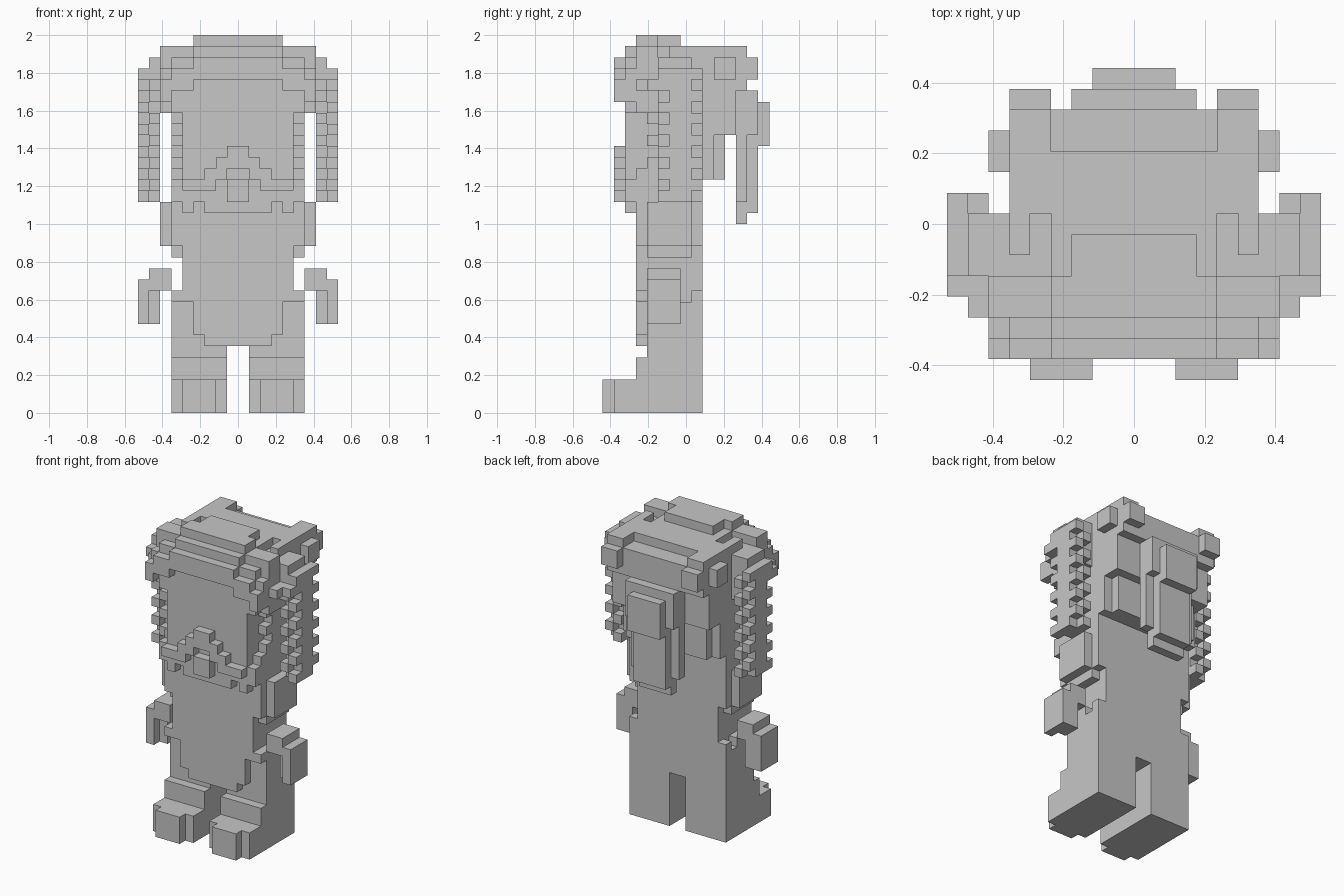
import bpy
import bmesh
from mathutils import Vector

default_cube = bpy.data.objects.get("Cube")
if default_cube:
    bpy.data.objects.remove(default_cube, do_unlink=True)

UNIT = 2 / 34
MID_Y = 7.5

material = bpy.data.materials.new("plain_grey")
material.use_nodes = True
grey = (0.57, 0.57, 0.57, 1)
material.diffuse_color = grey
material.node_tree.nodes["Principled BSDF"].inputs["Base Color"].default_value = grey

parts = {}
filled = set()


def block(part, x, y, z):
    """Fill a mirrored block of unit cells; earlier parts keep shared cells."""
    cells = parts.setdefault(part, set())
    for i in range(*x):
        for j in range(*y):
            for k in range(*z):
                for side in (i, -i - 1):
                    cell = (side, j, k)
                    if cell not in filled:
                        filled.add(cell)
                        cells.add(cell)


def build(part, cells):
    """Make one mesh holding only the exposed faces of the cells."""
    bm = bmesh.new()
    corners = {}

    def corner(p):
        key = tuple(p)
        if key not in corners:
            corners[key] = bm.verts.new((p[0] * UNIT, (p[1] - MID_Y) * UNIT, p[2] * UNIT))
        return corners[key]

    for cell in sorted(cells):
        for axis in range(3):
            for step in (-1, 1):
                near = list(cell)
                near[axis] += step
                if tuple(near) in filled:
                    continue
                u, v = [0, 0, 0], [0, 0, 0]
                u[(axis + 1) % 3] = 1
                v[(axis + 2) % 3] = 1
                base = list(cell)
                base[axis] += max(step, 0)
                o, u, v = Vector(base), Vector(u), Vector(v)
                loop = [o, o + u, o + u + v, o + v]
                if step < 0:
                    loop.reverse()
                bm.faces.new([corner([round(c) for c in p]) for p in loop])
    mesh = bpy.data.meshes.new(part)
    bm.to_mesh(mesh)
    bm.free()
    mesh.materials.append(material)
    bpy.context.collection.objects.link(bpy.data.objects.new(part, mesh))


# Feet and legs
block("feet", x=(2, 5), y=(0, 1), z=(0, 3))
block("feet", x=(1, 6), y=(1, 4), z=(0, 3))
block("feet", x=(1, 6), y=(3, 4), z=(3, 5))
block("legs", x=(1, 6), y=(4, 9), z=(0, 6))

# Coat and its stepped front panel
block("coat", x=(0, 6), y=(4, 9), z=(6, 10))
block("coat", x=(0, 6), y=(4, 7), z=(10, 11))
block("coat", x=(0, 6), y=(8, 9), z=(10, 11))
block("coat", x=(0, 5), y=(4, 9), z=(10, 19))
block("coat", x=(5, 6), y=(4, 8), z=(14, 15))
block("front_panel", x=(0, 3), y=(3, 4), z=(6, 7))
block("front_panel", x=(0, 4), y=(3, 4), z=(7, 10))
block("front_panel", x=(0, 6), y=(3, 4), z=(10, 11))
block("front_panel", x=(0, 5), y=(3, 4), z=(11, 15))
block("front_panel", x=(0, 6), y=(3, 4), z=(15, 19))

# Shoulders and hands
block("shoulders", x=(5, 7), y=(4, 8), z=(15, 19))
block("shoulders", x=(5, 6), y=(8, 9), z=(15, 19))
block("hands", x=(6, 8), y=(4, 7), z=(11, 13))
block("hands", x=(8, 9), y=(4, 7), z=(8, 12))
block("hands", x=(7, 8), y=(5, 7), z=(8, 11))

# Head with sunken temples, nape and jaw
block("head", x=(0, 4), y=(2, 9), z=(19, 33))
block("head", x=(4, 5), y=(2, 9), z=(19, 32))
block("head", x=(5, 6), y=(5, 9), z=(19, 32))
block("head", x=(5, 6), y=(2, 5), z=(27, 32))
block("head", x=(0, 6), y=(9, 10), z=(21, 33))
block("head", x=(0, 5), y=(10, 11), z=(21, 25))
block("head", x=(0, 6), y=(10, 11), z=(25, 33))
block("head", x=(0, 6), y=(11, 12), z=(25, 32))
block("head", x=(0, 6), y=(12, 13), z=(29, 32))
block("jaw", x=(0, 3), y=(2, 3), z=(18, 19))
block("jaw", x=(4, 5), y=(2, 3), z=(18, 19))

# Beard rising in steps along the cheeks, with jagged temple hair above
for step in range(3):
    block("beard", x=(5, 6), y=(2 + step, 3 + step), z=(19, 21 + step))
for level in (24, 26):
    block("temple_hair", x=(5, 6), y=(4, 5), z=(level, level + 1))

# Nose and stepped moustache
block("nose", x=(0, 1), y=(1, 2), z=(19, 21))
block("moustache", x=(0, 1), y=(1, 2), z=(23, 24))
block("moustache", x=(0, 2), y=(1, 2), z=(22, 23))
block("moustache", x=(1, 3), y=(1, 2), z=(21, 22))
block("moustache", x=(2, 5), y=(1, 2), z=(20, 21))

# Fringe falling in steps towards the sides
block("fringe", x=(0, 4), y=(1, 2), z=(30, 32))
block("fringe", x=(4, 6), y=(1, 2), z=(29, 31))
block("fringe", x=(6, 7), y=(1, 2), z=(28, 30))
block("fringe", x=(6, 7), y=(2, 3), z=(28, 31))

# Crown with a cap on top and a narrow parting behind it
block("crown", x=(0, 4), y=(3, 5), z=(33, 34))
block("crown", x=(0, 3), y=(5, 7), z=(33, 34))
block("crown", x=(4, 7), y=(3, 5), z=(32, 33))
block("crown", x=(5, 6), y=(6, 9), z=(32, 33))
block("crown", x=(4, 5), y=(8, 9), z=(32, 33))
block("crown", x=(6, 7), y=(3, 8), z=(27, 32))
block("crown", x=(7, 8), y=(5, 8), z=(29, 32))
block("crown", x=(8, 9), y=(5, 8), z=(29, 31))
block("crown", x=(7, 9), y=(4, 5), z=(29, 30))
block("crown", x=(7, 8), y=(3, 4), z=(29, 30))

# Braided side locks with alternating corner knots
block("side_locks", x=(7, 9), y=(6, 8), z=(19, 29))
for level in range(19, 31):
    inner = 7 + level % 2
    outer = 15 - inner
    block("side_locks", x=(inner, inner + 1), y=(5, 6), z=(level, level + 1))
    block("side_locks", x=(outer, outer + 1), y=(8, 9), z=(level, level + 1))

# Rear buns and side knots
block("buns", x=(4, 6), y=(11, 13), z=(30, 33))
block("buns", x=(4, 6), y=(13, 14), z=(30, 32))
block("buns", x=(6, 7), y=(10, 12), z=(30, 32))

# Ponytail with raised clasp
block("ponytail", x=(0, 3), y=(12, 14), z=(25, 29))
block("ponytail", x=(0, 3), y=(12, 13), z=(19, 25))
block("ponytail", x=(0, 2), y=(13, 14), z=(18, 25))
block("ponytail", x=(0, 2), y=(12, 13), z=(17, 19))
block("clasp", x=(0, 2), y=(14, 15), z=(24, 28))

for part_name, part_cells in parts.items():
    build(part_name, part_cells)
